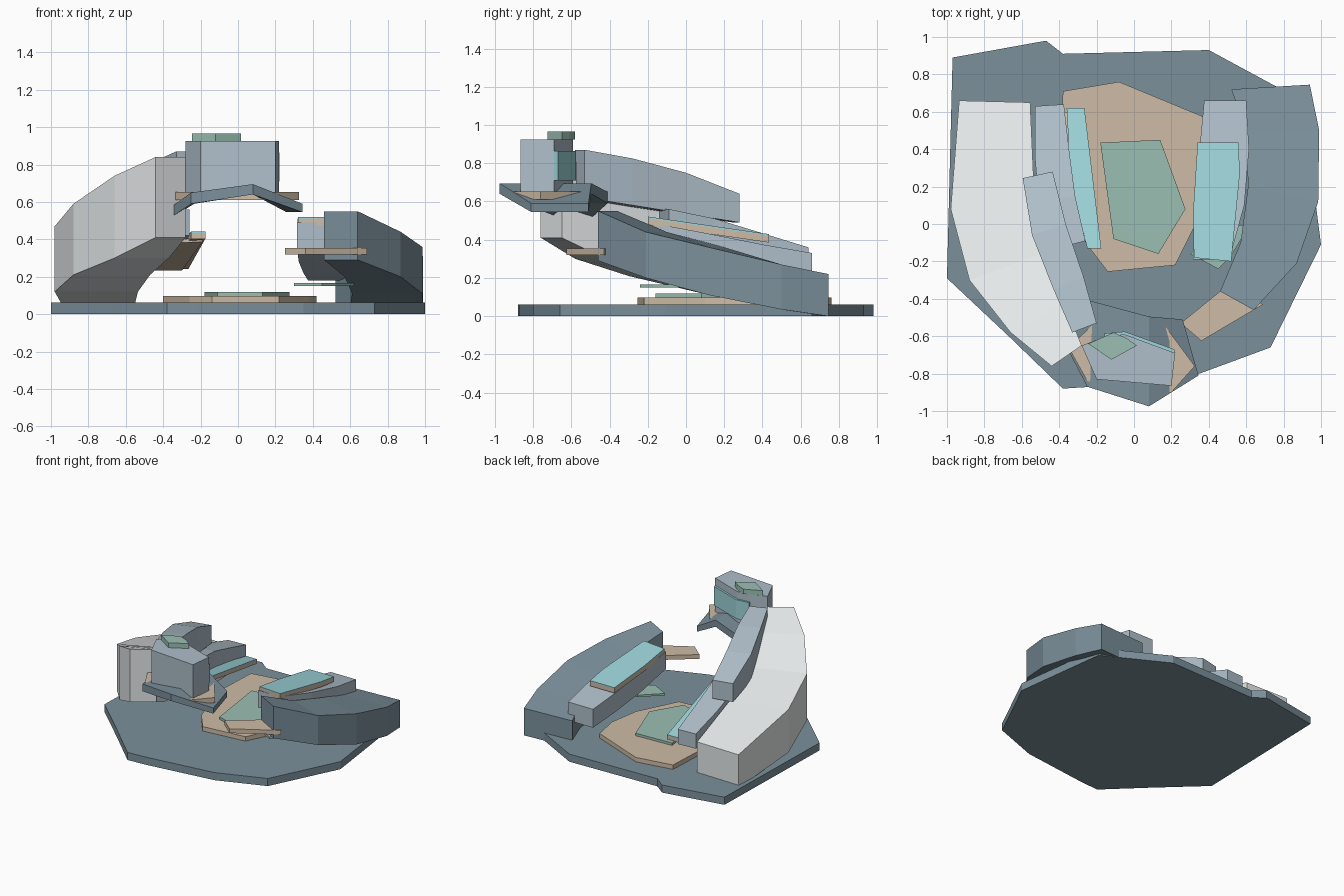
import bpy


def material(name, rgb):
    m = bpy.data.materials.new(name)
    m.diffuse_color = (*rgb, 1)
    return m


SLATE = material("slate", (0.20, 0.28, 0.33))
PALE = material("pale_blue", (0.43, 0.52, 0.59))
WHITE = material("white", (0.78, 0.81, 0.82))
SAND = material("sand", (0.62, 0.50, 0.38))
GLASS = material("glass", (0.34, 0.66, 0.70))
GREEN = material("green", (0.33, 0.52, 0.45))


def make(name, verts, faces, mat):
    me = bpy.data.meshes.new(name)
    me.from_pydata(verts, [], faces)
    ob = bpy.data.objects.new(name, me)
    bpy.context.collection.objects.link(ob)
    me.materials.append(mat)
    # consistent outward normals
    import bmesh
    bm = bmesh.new()
    bm.from_mesh(me)
    bmesh.ops.recalc_face_normals(bm, faces=bm.faces)
    bm.to_mesh(me)
    bm.free()
    return ob


def slab(name, outline, bottom, top, mat, slope=0.0):
    """Extruded outline; slope tilts it along y."""
    n = len(outline)
    v = [(x, y, z + slope * y) for z in (bottom, top) for x, y in outline]
    f = [tuple(range(n))[::-1], tuple(range(n, 2 * n))]
    f += [(i, (i + 1) % n, n + (i + 1) % n, n + i) for i in range(n)]
    return make(name, v, f, mat)


def ribbon(name, stations, mat):
    """Box section swept through (outer x,y, inner x,y, bottom, top)."""
    v, f = [], []
    for ox, oy, ix, iy, b, t in stations:
        v += [(ox, oy, b), (ix, iy, b), (ix, iy, t), (ox, oy, t)]
    for s in range(len(stations) - 1):
        a = 4 * s
        f += [(a + k, a + (k + 1) % 4, a + 4 + (k + 1) % 4, a + 4 + k) for k in range(4)]
    e = len(v) - 4
    f += [(0, 1, 2, 3), (e + 3, e + 2, e + 1, e)]
    return make(name, v, f, mat)


# ground plinth and plaza
slab("plinth", [(-.97, .89), (-1, -.29), (-.67, -.60), (-.38, -.88), (-.22, -.87), (.35, -.80),
                (.73, -.66), (1, -.11), (.9, .66), (.77, .73), (.40, .93),
                (-.38, .91), (-.47, .98)], 0, .062, SLATE)
slab("plaza", [(-.38, .71), (-.40, .30), (-.26, -.10), (-.14, -.255), (.22, -.22),
               (.38, .10), (.42, .35), (.38, .57), (-.08, .76)], .06, .098, SAND)
slab("plaza_lawn", [(-.18, .435), (-.11, -.08), (.13, -.16), (.275, .08), (.14, .45)],
     .098, .118, GREEN)

# rising ribbons
ribbon("left_outer_ribbon", [
    (-.44, -.76, -.28, -.65, .41, .84), (-.66, -.58, -.37, -.42, .30, .74),
    (-.88, -.30, -.47, -.15, .21, .59), (-.98, .08, -.535, .20, .12, .47),
    (-.935, .66, -.555, .65, .04, .31)], WHITE)
ribbon("left_upper_ribbon", [
    (-.33, -.58, -.20, -.53, .62, .87), (-.43, -.35, -.27, -.28, .58, .825),
    (-.545, -.06, -.365, 0, .535, .75), (-.595, .245, -.435, .28, .49, .64)], PALE)
ribbon("left_lower_ribbon", [
    (-.44, -.14, -.26, -.09, .42, .56), (-.51, .12, -.315, .15, .36, .51),
    (-.53, .36, -.345, .38, .30, .44), (-.53, .63, -.375, .64, .24, .36)], PALE)
ribbon("right_outer_ribbon", [
    (.64, -.46, .46, -.36, .29, .55), (.87, -.21, .57, -.10, .20, .44),
    (.985, .12, .61, .20, .11, .36), (.99, .50, .60, .50, .035, .27),
    (.94, .745, .52, .72, 0, .22)], SLATE)
ribbon("right_inner_ribbon", [
    (.51, -.19, .315, -.19, .35, .49), (.59, .10, .325, .10, .28, .435),
    (.615, .40, .35, .40, .22, .375), (.60, .66, .375, .66, .18, .33)], PALE)

# sloping terraces with glazed tops
left_deck = [(-.36, .62), (-.265, .62), (-.175, -.13), (-.25, -.13), (-.34, .25)]
slab("left_terrace", left_deck, .375, .405, SAND, -.215)
slab("left_terrace_soffit", [(-.50, .60), (-.30, .60), (-.19, -.10), (-.33, -.07), (-.46, .20)],
     .365, .385, SAND, -.22)
slab("left_terrace_glass", left_deck, .405, .413, GLASS, -.215)
right_deck = [(.34, .435), (.56, .435), (.565, .26), (.52, -.20), (.32, -.18), (.317, .08)]
slab("right_terrace", right_deck, .448, .483, SAND, -.145)
slab("right_terrace_glass", right_deck, .483, .492, GLASS, -.145)

# small right-hand platforms
slab("right_landing", [(.25, -.53), (.36, -.625), (.69, -.43), (.66, -.41), (.46, -.36)],
     .32, .355, SAND)
slab("right_lawn", [(.30, -.16), (.45, -.24), (.52, -.17), (.62, 0), (.45, -.02)],
     .15, .166, GREEN)

# folded floating plate below the pavilion
ribbon("pavilion_plate", [
    (-.37, -.64, -.36, -.50, .51, .565), (-.25, -.87, -.235, -.41, .59, .65),
    (.08, -.975, .08, -.495, .64, .695), (.345, -.81, .26, -.51, .545, .59)], SLATE)
slab("pavilion_deck", [(-.35, -.66), (-.25, -.84), (.20, -.90), (.325, -.76), (.17, -.55),
                       (.18, -.68), (-.12, -.60), (-.08, -.52), (-.20, -.52)], .61, .652, SAND)

# pavilion, rear glazing and roof garden
slab("pavilion", [(-.28, -.65), (-.20, -.83), (.20, -.865), (.22, -.69), (-.05, -.59), (-.15, -.60)],
     .65, .925, PALE)
slab("pavilion_window", [(.222, -.69), (.215, -.67), (-.05, -.575), (-.16, -.585), (-.15, -.62), (-.05, -.61)],
     .71, .865, GLASS)
slab("roof_garden", [(-.245, -.64), (-.12, -.725), (.015, -.65), (-.04, -.61), (-.11, -.58)],
     .925, .965, GREEN)
